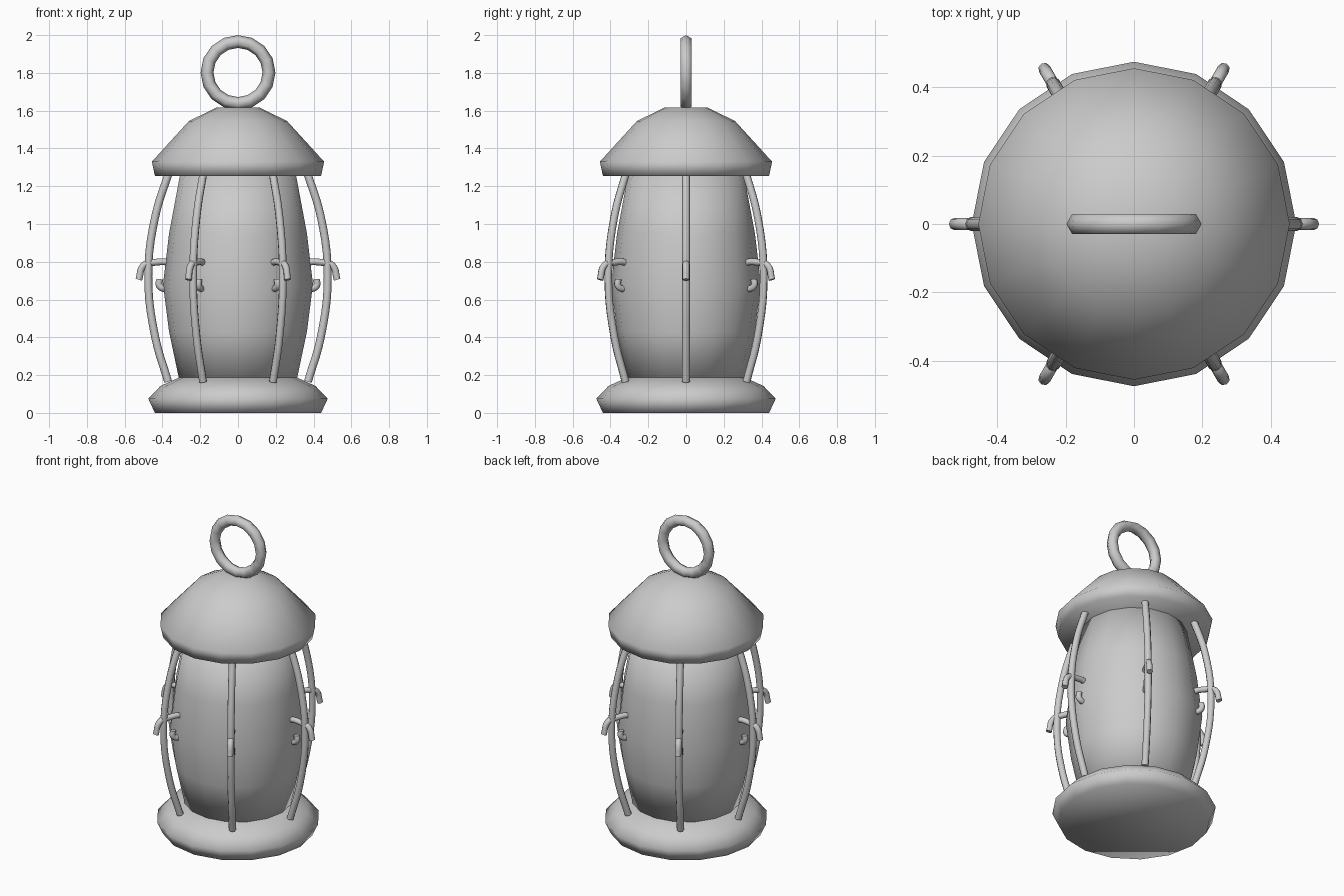
import bpy
import bmesh
import math
from mathutils import Matrix, Vector

SIDES = 16
BARS = 6

cube = bpy.data.objects.get("Cube")
if cube:
    bpy.data.objects.remove(cube, do_unlink=True)

metal = bpy.data.materials.new("plain grey")
metal.use_nodes = True
grey = (0.6, 0.6, 0.6, 1)
metal.diffuse_color = grey
metal.node_tree.nodes["Principled BSDF"].inputs["Base Color"].default_value = grey


def add_object(name, mesh, angle=0):
    for p in mesh.polygons:
        p.use_smooth = True
    if not mesh.materials:
        mesh.materials.append(metal)
    obj = bpy.data.objects.new(name, mesh)
    obj.rotation_euler.z = angle
    bpy.context.collection.objects.link(obj)
    return obj


def turned(name, profile):
    """Revolve (radius, height) points around z and close both ends."""
    bm = bmesh.new()
    rings = []
    for r, z in profile:
        rings.append([bm.verts.new((r * math.cos(a), r * math.sin(a), z))
                      for a in (math.tau * i / SIDES for i in range(SIDES))])
    for low, high in zip(rings, rings[1:]):
        for i in range(SIDES):
            j = (i + 1) % SIDES
            bm.faces.new((low[i], low[j], high[j], high[i]))
    bm.faces.new(rings[0][::-1])
    bm.faces.new(rings[-1])
    mesh = bpy.data.meshes.new(name)
    bm.to_mesh(mesh)
    bm.free()
    return add_object(name, mesh)


def wire_mesh(name, points, radius):
    """Round wire through (radius, height) points in the xz plane."""
    curve = bpy.data.curves.new(name + "_path", "CURVE")
    curve.dimensions = "3D"
    curve.bevel_depth = radius
    curve.bevel_resolution = 2
    curve.resolution_u = 5
    curve.use_fill_caps = True
    spline = curve.splines.new("BEZIER")
    spline.bezier_points.add(len(points) - 1)
    for bp, (r, z) in zip(spline.bezier_points, points):
        bp.co = (r, 0, z)
        bp.handle_left_type = bp.handle_right_type = "AUTO"
    temp = bpy.data.objects.new(name + "_path", curve)
    mesh = bpy.data.meshes.new_from_object(temp)
    mesh.name = name
    bpy.data.objects.remove(temp)
    bpy.data.curves.remove(curve)
    return mesh


# Lathe-turned body
turned("base", [(0.44, 0), (0.475, 0.075), (0.41, 0.143), (0.31, 0.188)])
turned("glass", [(0.31, 0.17), (0.365, 0.43), (0.397, 0.68),
                 (0.365, 0.95), (0.305, 1.27)])
turned("cap", [(0.44, 1.255), (0.456, 1.33), (0.26, 1.545), (0.11, 1.618)])

# Guard bars, each with a curled wire hook
bar = wire_mesh("guard_bar", [(0.37, 0.165), (0.438, 0.4), (0.475, 0.72),
                              (0.438, 1.04), (0.36, 1.29)], 0.021)
hook = wire_mesh("hook", [(0.525, 0.705), (0.5, 0.78), (0.44, 0.797),
                          (0.36, 0.79), (0.32, 0.73), (0.35, 0.67),
                          (0.39, 0.658), (0.417, 0.675), (0.414, 0.708)], 0.018)
for k in range(BARS):
    angle = math.tau * k / BARS
    add_object(f"guard_bar_{k + 1}", bar, angle)
    add_object(f"hook_{k + 1}", hook, angle)

# Carrying ring
bpy.ops.mesh.primitive_torus_add(
    major_segments=SIDES, minor_segments=6, major_radius=0.164,
    minor_radius=0.034, location=(0, 0, 1.802), rotation=(math.pi / 2, 0, 0))
ring = bpy.context.object
ring.name = "carrying_ring"
ring.data.materials.append(metal)
bpy.ops.object.shade_smooth()
